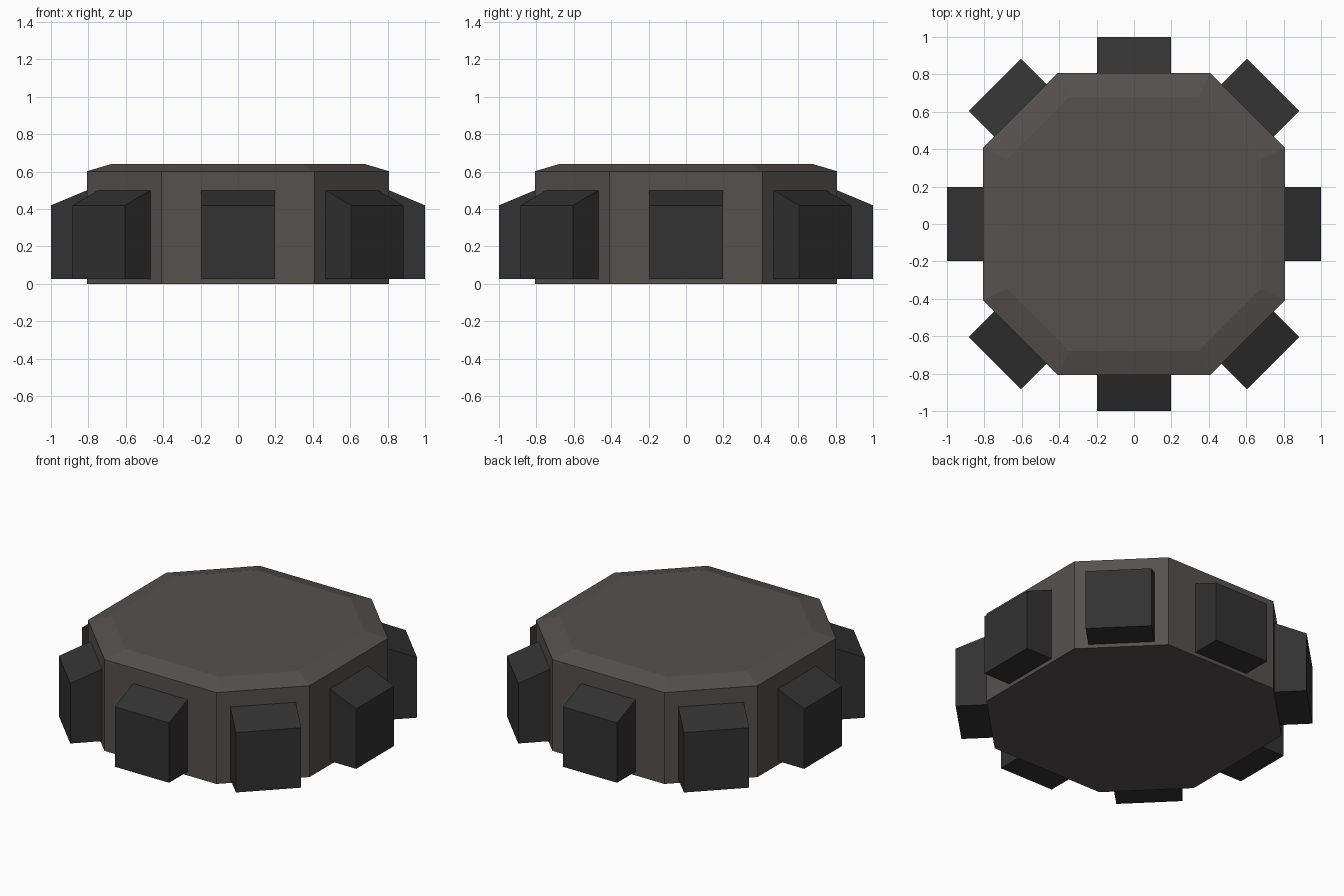
import bpy, bmesh, math
from mathutils import Matrix

if "Cube" in bpy.data.objects:
    bpy.data.objects.remove(bpy.data.objects["Cube"])


def material(name, rgb):
    m = bpy.data.materials.new(name)
    m.diffuse_color = (*rgb, 1)
    m.use_nodes = True
    m.node_tree.nodes["Principled BSDF"].inputs["Base Color"].default_value = m.diffuse_color
    return m


stone = material("warm_grey", (0.092, 0.082, 0.078))
dark = material("charcoal", (0.032, 0.032, 0.032))


def loft(name, rings, mat, matrix=None):
    """Closed solid through rings of equal point count."""
    bm = bmesh.new()
    vs = [[bm.verts.new(p) for p in ring] for ring in rings]
    n = len(vs[0])
    bm.faces.new(vs[0])
    bm.faces.new(vs[-1])
    for a, b in zip(vs, vs[1:]):
        for i in range(n):
            j = (i + 1) % n
            bm.faces.new((a[i], a[j], b[j], b[i]))
    if matrix:
        bm.transform(matrix)
    bmesh.ops.recalc_face_normals(bm, faces=bm.faces)
    me = bpy.data.meshes.new(name)
    bm.to_mesh(me)
    bm.free()
    me.materials.append(mat)
    ob = bpy.data.objects.new(name, me)
    bpy.context.collection.objects.link(ob)
    return ob


def octagon(r, c, z):
    return [(r, -c, z), (r, c, z), (c, r, z), (-c, r, z),
            (-r, c, z), (-r, -c, z), (-c, -r, z), (c, -r, z)]


# Octagonal body with a bevelled top
loft("body", [octagon(0.808, 0.408, 0), octagon(0.808, 0.408, 0.602),
              octagon(0.68, 0.345, 0.64)], stone)

# Eight blocks with sloping tops, one on each wall
wall_straight = 0.808
wall_diagonal = (0.808 + 0.408) / math.sqrt(2)
for k in range(8):
    r = wall_diagonal if k % 2 else wall_straight
    profile = [(r - 0.01, 0.025), (r + 0.192, 0.025), (r + 0.192, 0.42), (r, 0.5), (r - 0.01, 0.5)]
    rings = [[(x, y, z) for x, z in profile] for y in (-0.198, 0.198)]
    loft(f"side_block_{k + 1}", rings, dark, Matrix.Rotation(k * math.pi / 4, 4, 'Z'))
